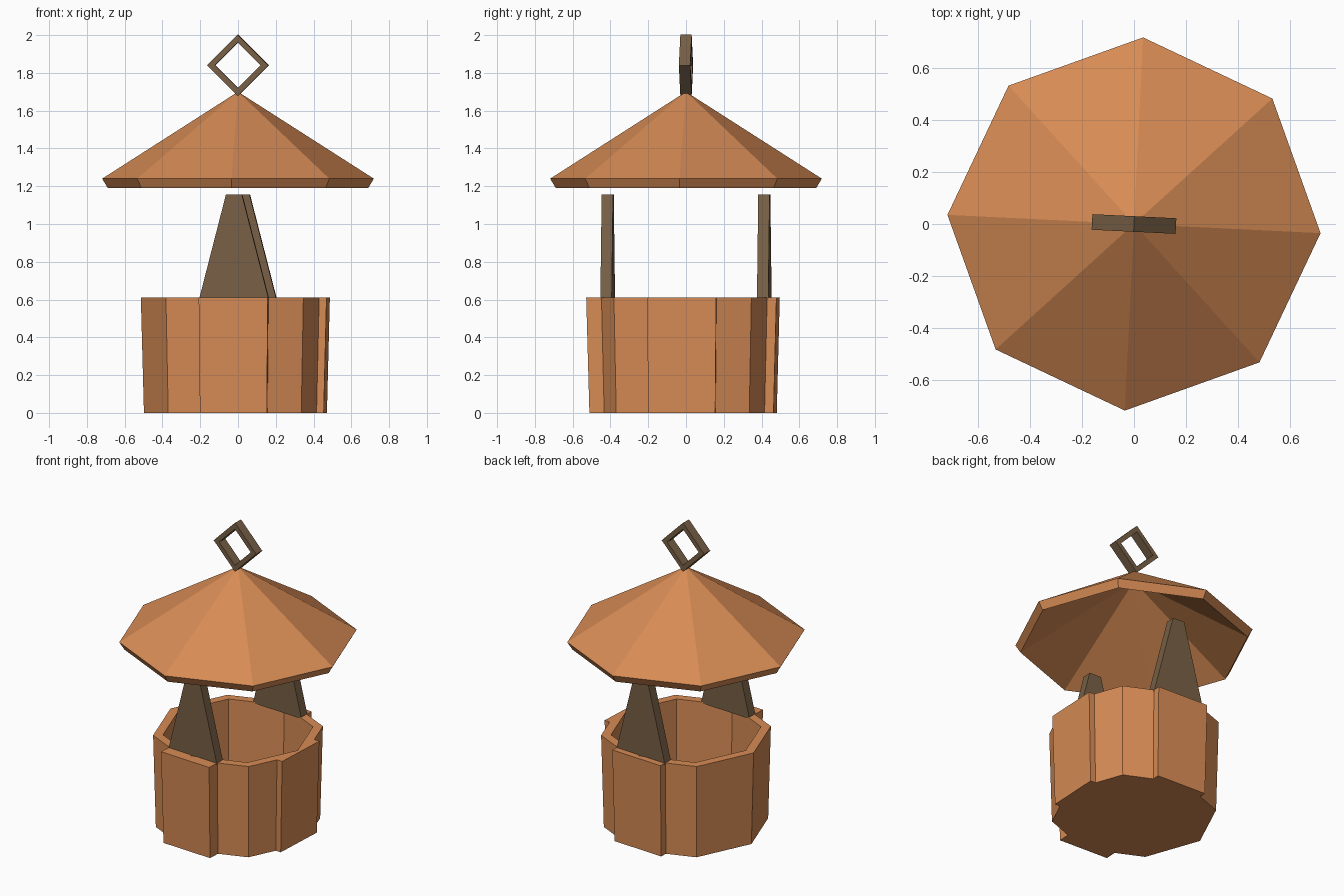
import bpy, bmesh, math
from mathutils import Matrix

if "Cube" in bpy.data.objects:
    bpy.data.objects.remove(bpy.data.objects["Cube"])

TURN = math.radians(-2.8)          # whole model is slightly twisted about z
T = math.tan(math.radians(22.5))


def material(name, rgb):
    m = bpy.data.materials.new(name)
    m.diffuse_color = (*rgb, 1)
    m.use_nodes = True
    m.node_tree.nodes["Principled BSDF"].inputs["Base Color"].default_value = m.diffuse_color
    return m


ORANGE = material("orange wood", (0.68, 0.26, 0.09))
BROWN = material("dark brown wood", (0.185, 0.115, 0.06))


def loft(name, rings, mat, loop=False):
    """Skin equal-length rings of points; collapsed rings become tips."""
    bm = bmesh.new()
    vs = [[bm.verts.new(p) for p in ring] for ring in rings]
    n = len(rings[0])
    pairs = list(zip(vs, vs[1:])) + ([(vs[-1], vs[0])] if loop else [])
    for a, b in pairs:
        for i in range(n):
            j = (i + 1) % n
            bm.faces.new((a[i], a[j], b[j], b[i]))
    bmesh.ops.remove_doubles(bm, verts=bm.verts, dist=0.0005)
    bmesh.ops.recalc_face_normals(bm, faces=bm.faces)
    bmesh.ops.rotate(bm, verts=bm.verts, cent=(0, 0, 0),
                     matrix=Matrix.Rotation(TURN, 3, 'Z'))
    me = bpy.data.meshes.new(name)
    bm.to_mesh(me)
    bm.free()
    me.materials.append(mat)
    ob = bpy.data.objects.new(name, me)
    bpy.context.collection.objects.link(ob)
    return ob


def polygon(r, z, n=8):
    return [(r * math.cos(2 * math.pi * i / n), r * math.sin(2 * math.pi * i / n), z)
            for i in range(n)]


# Tub: octagon wall with raised flat planks on the right, back and front
R, RI, W, H = 0.515, 0.455, 0.183, 0.61
planks = {0: 0.478, 1: 0.488, 3: 0.52}
outer, inner = [], []
for k in range(4):
    c, s = round(math.cos(k * math.pi / 2)), round(math.sin(k * math.pi / 2))

    def add(o, i):
        for lst, (x, y) in ((outer, o), (inner, i)):
            lst.append((x * c - y * s, x * s + y * c))

    if k in planks:
        p, step, istep = planks[k], R - W * T, RI - W * T
        add((step, -W), (istep, -W))
        add((p, -W), (istep, -W))
        add((p, 0), (RI, 0))
        add((p, W), (istep, W))
        add((step, W), (istep, W))
    else:
        add((R, 0), (RI, 0))
    d = math.sqrt(0.5)
    add((R * d, R * d), (RI * d, RI * d))


def ring(pts, f, z):
    return [(x * f, y * f, z) for x, y in pts]


loft("tub", [ring(inner, 0, 0.03), ring(inner, 0.97, 0.03), ring(inner, 1, H),
             ring(outer, 1, H), ring(outer, 0.968, 0), ring(outer, 0, 0)], ORANGE)

# Roof: hollow eight-sided cone with a slanted rim
loft("roof", [polygon(0, 1.70), polygon(0.72, 1.24),
              polygon(0.69, 1.19), polygon(0, 1.63)], ORANGE)

# Posts: tapered boards at front and back
for name, sgn in (("front_post", -1), ("back_post", 1)):
    def board(y):
        return [(-0.185, y, 0.60), (0.185, y, 0.60), (0.042, y, 1.157), (-0.042, y, 1.157)]

    def flat(y):
        return [(0, y, 0.85)] * 4
    a, b = sgn * 0.385, sgn * 0.445
    loft(name, [flat(a), board(a), board(b), flat(b)], BROWN)


# Top ring: square loop standing on its corner
def diamond(r, y):
    return [(r, y, 1.84), (0, y, 1.84 + r), (-r, y, 1.84), (0, y, 1.84 - r)]


loft("top_ring", [diamond(0.162, -0.03), diamond(0.162, 0.03),
                  diamond(0.12, 0.03), diamond(0.12, -0.03)], BROWN, loop=True)
